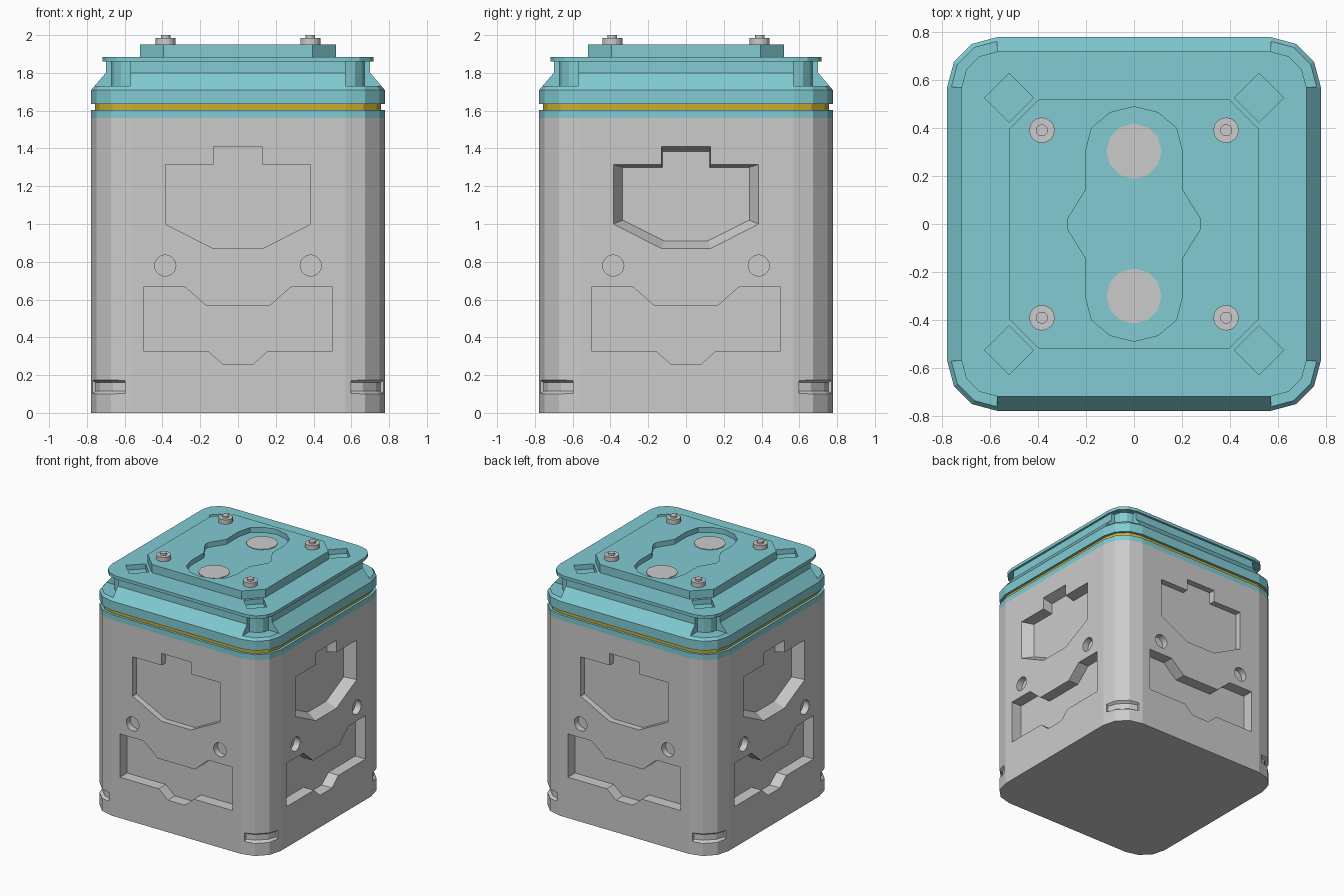
import bpy, bmesh
from math import sin, cos, pi, radians

if "Cube" in bpy.data.objects:
    bpy.data.objects.remove(bpy.data.objects["Cube"])

CORNER = 0.57   # centre of the rounded corners


def material(name, color):
    m = bpy.data.materials.new(name)
    m.diffuse_color = (*color, 1)
    m.use_nodes = True
    m.node_tree.nodes["Principled BSDF"].inputs["Base Color"].default_value = m.diffuse_color
    return m


TEAL = material("teal", (0.22, 0.60, 0.65))
GOLD = material("gold", (0.62, 0.42, 0.03))


def make(name, solids, mat=None):
    """Each solid is a list of matching loops, skinned and capped."""
    bm = bmesh.new()
    for loops in solids:
        rows = [[bm.verts.new(p) for p in loop] for loop in loops]
        n = len(rows[0])
        for a, b in zip(rows, rows[1:]):
            for i in range(n):
                j = (i + 1) % n
                bm.faces.new((a[i], a[j], b[j], b[i]))
        bm.faces.new(rows[0][::-1])
        bm.faces.new(rows[-1])
    bmesh.ops.recalc_face_normals(bm, faces=bm.faces)
    me = bpy.data.meshes.new(name)
    bm.to_mesh(me)
    bm.free()
    ob = bpy.data.objects.new(name, me)
    bpy.context.collection.objects.link(ob)
    if mat:
        me.materials.append(mat)
    return ob


def rounded(half, z):
    r = half - CORNER
    pts = []
    for q, (sx, sy) in enumerate(((1, 1), (-1, 1), (-1, -1), (1, -1))):
        for k in range(4):
            a = q * pi / 2 + k * pi / 6
            pts.append((sx * CORNER + r * cos(a), sy * CORNER + r * sin(a), z))
    return pts


def stack(profile):
    return [rounded(h, z) for h, z in profile]


def column(outline, z0, z1):
    return [[(x, y, z) for x, y in outline] for z in (z0, z1)]


def circle(cx, cy, r, n):
    return [(cx + r * cos(2 * pi * i / n), cy + r * sin(2 * pi * i / n)) for i in range(n)]


def corner_notches(section, a0, a1):
    """Sweep an (r, z) section round each of the four corners."""
    out = []
    for q, (sx, sy) in enumerate(((1, 1), (-1, 1), (-1, -1), (1, -1))):
        loops = []
        for deg in (a0, 30, 60, a1):
            a = q * pi / 2 + radians(deg)
            loops.append([(sx * CORNER + r * cos(a), sy * CORNER + r * sin(a), z)
                          for r, z in section])
        out.append(loops)
    return out


def cut(ob, solids):
    cutter = make("cutter", solids)
    cutter.hide_render = True
    mod = ob.modifiers.new("cut", 'BOOLEAN')
    mod.operation, mod.solver, mod.object = 'DIFFERENCE', 'EXACT', cutter
    bpy.context.view_layer.objects.active = ob
    bpy.ops.object.modifier_apply(modifier=mod.name)
    bpy.data.objects.remove(cutter)


def side_pocket(outer, inner, depth, side):
    """Recess into one of the four walls; outline in (across, z)."""
    a = side * pi / 2
    loops = []
    for outline, y in ((outer, -0.85), (outer, -0.777), (inner, -0.777 + depth)):
        loops.append([(u * cos(a) - y * sin(a), u * sin(a) + y * cos(a), z) for u, z in outline])
    return loops


def mirrored(half):
    return half + [(-x, z) for x, z in reversed(half)]


# Body with wall recesses and small corner grips
WINDOW = mirrored([(0.13, 1.41), (0.13, 1.315), (0.385, 1.315), (0.385, 1.0), (0.13, 0.87)])
WINDOW_IN = mirrored([(0.125, 1.385), (0.125, 1.3), (0.335, 1.3), (0.335, 1.02), (0.115, 0.91)])
SLOT = mirrored([(0.165, 0.565), (0.285, 0.67), (0.497, 0.67), (0.497, 0.325),
                 (0.155, 0.325), (0.075, 0.255)])
body = make("body", [stack([(0.777, 0), (0.777, 1.56)])])
pockets = corner_notches([(0.3, 0.095), (0.207, 0.10), (0.185, 0.115),
                          (0.185, 0.16), (0.207, 0.175), (0.3, 0.18)], 8, 82)
for side in range(4):
    tapered = side % 2 == 1
    pockets.append(side_pocket(WINDOW, WINDOW_IN if tapered else WINDOW,
                               0.08 if tapered else 0.05, side))
    pockets.append(side_pocket(SLOT, SLOT, 0.09, side))
    for sx in (-1, 1):
        hole = circle(sx * 0.385, 0.78, 0.056, 20)
        pockets.append(side_pocket(hole, hole, 0.05, side))
cut(body, pockets)

# Coloured rim and gold seal
make("body_rim", [stack([(0.777, 1.56), (0.777, 1.603)])], TEAL)
make("seal_ring", [stack([(0.757, 1.603), (0.757, 1.635)])], GOLD)

# Lid with stepped profile, undercut corners and diamond pockets
lid = make("lid", [stack([(0.777, 1.635), (0.777, 1.71), (0.70, 1.80),
                          (0.70, 1.86), (0.717, 1.86), (0.717, 1.885)])], TEAL)
lid_cuts = corner_notches([(0.10, 1.73), (0.3, 1.73), (0.3, 1.859), (0.10, 1.859)], 0, 90)
for sx in (-1, 1):
    for sy in (-1, 1):
        lid_cuts.append(column(circle(sx * 0.52, sy * 0.525, 0.102, 4), 1.845, 1.95))
cut(lid, lid_cuts)

# Raised plate with shaped recess
quarter = [(0.52, 0.395), (0.395, 0.52)]
octagon = quarter + [(-y, x) for x, y in quarter] + [(-x, -y) for x, y in quarter] \
    + [(y, -x) for x, y in quarter]
plate = make("top_plate", [column(octagon, 1.885, 1.95)], TEAL)
right = [(0.10, -0.463), (0.176, -0.40), (0.202, -0.30), (0.202, -0.14), (0.277, -0.02)]
right = [(0, -0.488)] + right + [(x, -y) for x, y in reversed(right)]
recess = right + [(0, 0.488)] + [(-x, y) for x, y in reversed(right[1:])]
cut(plate, [column(recess, 1.91, 2.0)])

# Terminals and bolts
for i, y in enumerate((-0.3, 0.303)):
    make(f"terminal_{i}", [column(circle(0, y, 0.115, 12), 1.90, 1.915)])
for sx in (-1, 1):
    for sy in (-1, 1):
        c = (sx * 0.383, sy * 0.39)
        make("bolt", [column(circle(*c, 0.053, 16), 1.945, 1.985),
                      column(circle(*c, 0.025, 12), 1.98, 2.0)])
